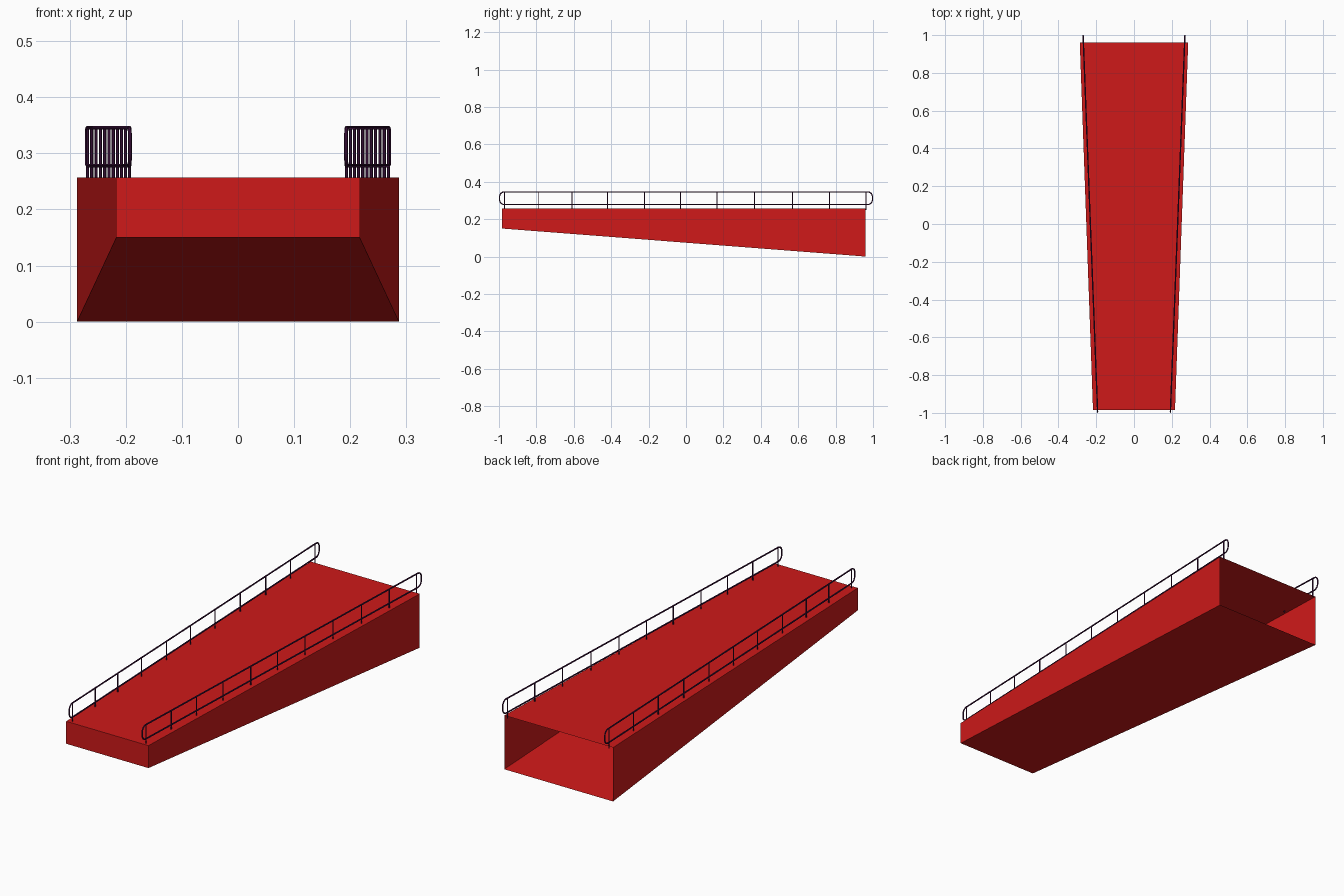
import bpy, bmesh
from math import sin, cos, pi

if "Cube" in bpy.data.objects:
    bpy.data.objects.remove(bpy.data.objects["Cube"])


def material(name, color):
    m = bpy.data.materials.new(name)
    m.diffuse_color = color
    m.use_nodes = True
    m.node_tree.nodes["Principled BSDF"].inputs["Base Color"].default_value = m.diffuse_color
    return m


RED = material("red_paint", (0.62, 0.01, 0.01, 1))
DARK = material("dark_purple_metal", (0.05, 0.006, 0.05, 1))
TOP = 0.257

# Tapered, wedge-shaped hull, open at the back
bm = bmesh.new()


def section(y, half, bottom):
    return [bm.verts.new(p) for p in ((-half, y, bottom), (half, y, bottom),
                                      (half, y, TOP), (-half, y, TOP))]


front, back = section(-0.985, 0.217, 0.15), section(0.96, 0.287, 0.0)
bm.faces.new(front)
for i in range(4):
    j = (i + 1) % 4
    bm.faces.new((front[j], front[i], back[i], back[j]))
mesh = bpy.data.meshes.new("ramp_hull")
bm.to_mesh(mesh)
bm.free()
mesh.materials.append(RED)
bpy.context.collection.objects.link(bpy.data.objects.new("ramp_hull", mesh))


def rail_x(y):
    return 0.231 + 0.0385 * y


def tubes(name, paths, radius):
    """Sweep a round section along (points, closed) paths and make it a mesh."""
    cu = bpy.data.curves.new(name, 'CURVE')
    cu.dimensions = '3D'
    cu.bevel_depth = radius
    cu.bevel_resolution = 1
    cu.use_fill_caps = True
    for pts, closed in paths:
        s = cu.splines.new('POLY')
        s.points.add(len(pts) - 1)
        for sp, p in zip(s.points, pts):
            sp.co = (*p, 1)
        s.use_cyclic_u = closed
    ob = bpy.data.objects.new(name, cu)
    bpy.context.collection.objects.link(ob)
    cu.materials.append(DARK)
    bpy.ops.object.select_all(action='DESELECT')
    ob.select_set(True)
    bpy.context.view_layer.objects.active = ob
    bpy.ops.object.convert(target='MESH')
    bpy.ops.object.shade_smooth_by_angle()


# Rounded handrail loop profile in the y-z plane
R, YM, Z0, Z1 = 0.024, 0.9965, 0.278, 0.3455
loop = []
for cy, cz, start in ((YM - R, Z1 - R, 0), (R - YM, Z1 - R, 1),
                      (R - YM, Z0 + R, 2), (YM - R, Z0 + R, 3)):
    for k in range(5):
        a = (start + k / 4) * pi / 2
        loop.append((cy + R * cos(a), cz + R * sin(a)))

POSTS = (-0.97, -0.79, -0.61, -0.42, -0.222, -0.03,
         0.165, 0.367, 0.57, 0.768, 0.963)

# Handrails and posts on both sides
for side, s in (("left", -1), ("right", 1)):
    tubes(side + "_handrail",
          [([(s * rail_x(y), y, z) for y, z in loop], True)], 0.0035)
    tubes(side + "_posts",
          [([(s * rail_x(y), y, 0.25), (s * rail_x(y), y, Z1)], False)
           for y in POSTS], 0.0028)
